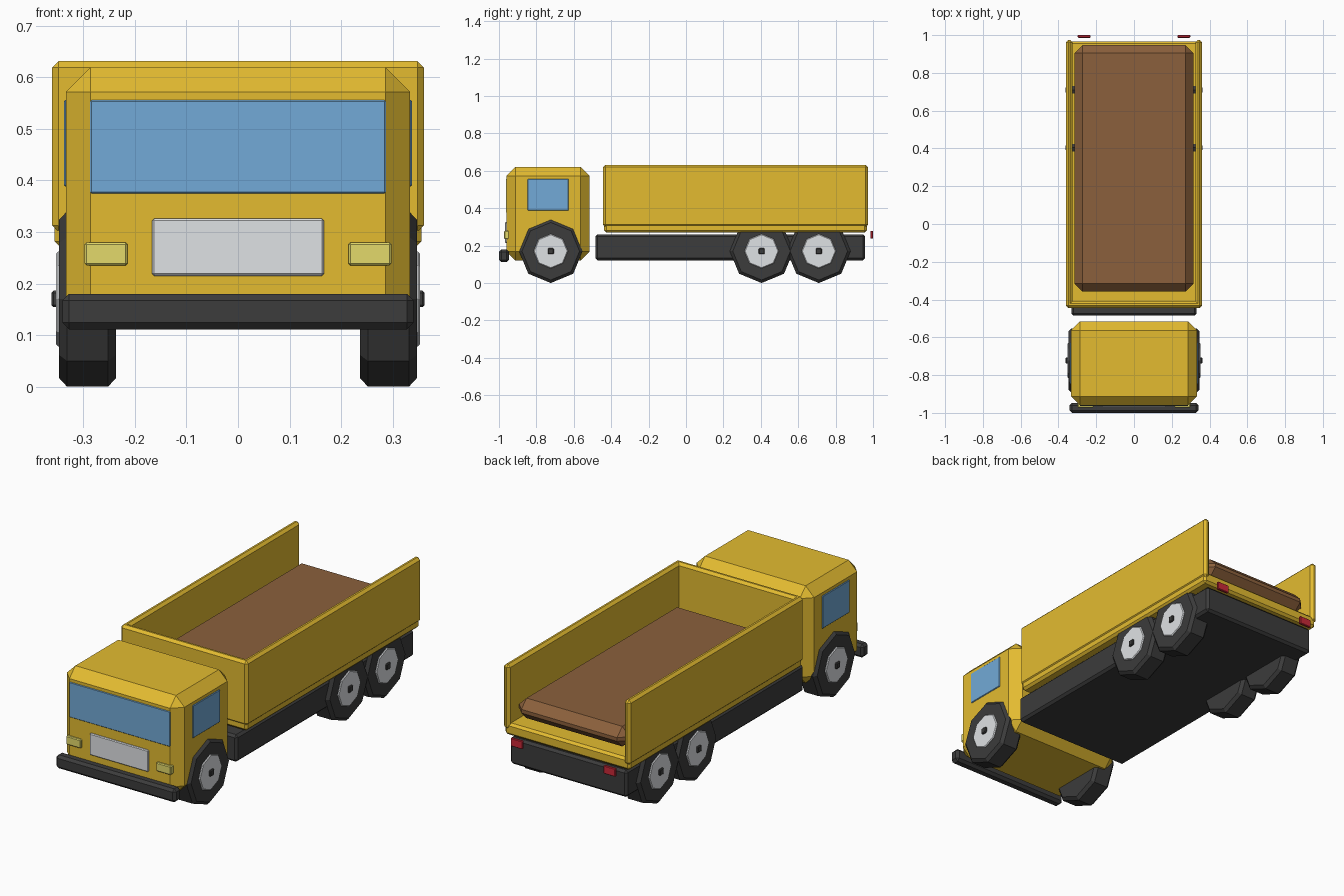
import bpy
import math

if "Cube" in bpy.data.objects:
    bpy.data.objects.remove(bpy.data.objects["Cube"], do_unlink=True)


def material(name, rgb):
    mat = bpy.data.materials.new(name)
    mat.use_nodes = True
    mat.diffuse_color = (*rgb, 1)
    mat.node_tree.nodes["Principled BSDF"].inputs["Base Color"].default_value = (*rgb, 1)
    return mat


GOLD = material("gold paint", (0.77, 0.5, 0.03))
DARK = material("dark rubber", (0.045, 0.045, 0.045))
GLASS = material("blue glass", (0.17, 0.4, 0.68))
SILVER = material("silver", (0.74, 0.76, 0.78))
SOIL = material("brown load", (0.26, 0.118, 0.045))
LAMP = material("yellow lamp", (0.77, 0.7, 0.145))
RED = material("red lamp", (0.6, 0.022, 0.04))


def finish(obj, name, mat, bevel):
    obj.name = name
    obj.data.name = name
    obj.data.materials.append(mat)
    mod = obj.modifiers.new("chamfer", "BEVEL")
    mod.width = bevel
    mod.segments = 1
    mod.limit_method = "ANGLE"
    mod.angle_limit = math.radians(60)


def box(name, mat, x, y, z, bevel):
    """Chamfered box from (min, max) ranges on each axis."""
    ranges = (x, y, z)
    bpy.ops.mesh.primitive_cube_add(size=1, location=[(a + b) / 2 for a, b in ranges])
    obj = bpy.context.object
    size = [b - a for a, b in ranges]
    for v in obj.data.vertices:
        v.co = [c * s for c, s in zip(v.co, size)]
    finish(obj, name, mat, bevel)


def side_box(name, mat, side, x, y, z, bevel):
    """Box on one side of the truck; side is 1 for left and -1 for right."""
    label = "left_" if side > 0 else "right_"
    box(label + name, mat, sorted(side * v for v in x), y, z, bevel)


def disc(name, mat, radius, x, y, z, bevel):
    """Eight-sided disc with its axis along x and a corner at the bottom."""
    bpy.ops.mesh.primitive_cylinder_add(vertices=8, radius=radius, depth=abs(x[1] - x[0]))
    obj = bpy.context.object
    obj.rotation_euler = (0, math.pi / 2, 0)
    obj.location = ((x[0] + x[1]) / 2, y, z)
    finish(obj, name, mat, bevel)


# Cab with windscreen, grille and bumper
box("cab", GOLD, (-0.334, 0.334), (-0.96, -0.515), (0.12, 0.62), 0.048)
box("windscreen", GLASS, (-0.287, 0.287), (-0.963, -0.95), (0.375, 0.556), 0.003)
box("grille", SILVER, (-0.167, 0.167), (-0.969, -0.95), (0.215, 0.326), 0.004)
box("bumper", DARK, (-0.341, 0.341), (-1.0, -0.947), (0.111, 0.18), 0.013)

# Chassis and cargo bed, open at the rear
box("chassis", DARK, (-0.332, 0.332), (-0.485, 0.958), (0.121, 0.26), 0.012)
box("bed_floor", GOLD, (-0.356, 0.356), (-0.438, 0.967), (0.27, 0.332), 0.012)
box("bed_front_wall", GOLD, (-0.361, 0.361), (-0.444, -0.408), (0.3, 0.632), 0.013)
box("load", SOIL, (-0.314, 0.314), (-0.358, 0.948), (0.352, 0.455), 0.042)

# Paired parts
for side in (1, -1):
    side_box("bed_side_wall", GOLD, side, (0.325, 0.361), (-0.444, 0.974), (0.3, 0.632), 0.013)
    side_box("window", GLASS, side, (0.325, 0.338), (-0.847, -0.627), (0.388, 0.556), 0.003)
    side_box("headlight", LAMP, side, (0.214, 0.298), (-0.972, -0.945), (0.235, 0.28), 0.004)
    side_box("tail_light", RED, side, (0.23, 0.298), (0.986, 1.0), (0.237, 0.279), 0.003)

    # Wheels: one front axle and two rear axles
    label = "left" if side > 0 else "right"
    for axle, y in (("front", -0.723), ("middle", 0.404), ("rear", 0.71)):
        prefix = f"{label}_{axle}_"
        disc(prefix + "tyre", DARK, 0.17, (side * 0.237, side * 0.347), y, 0.17, 0.015)
        disc(prefix + "rim", SILVER, 0.092, (side * 0.3, side * 0.353), y, 0.17, 0.004)
        side_box(f"{axle}_hub", DARK, side, (0.34, 0.362), (y - 0.016, y + 0.016),
                 (0.154, 0.186), 0.004)
